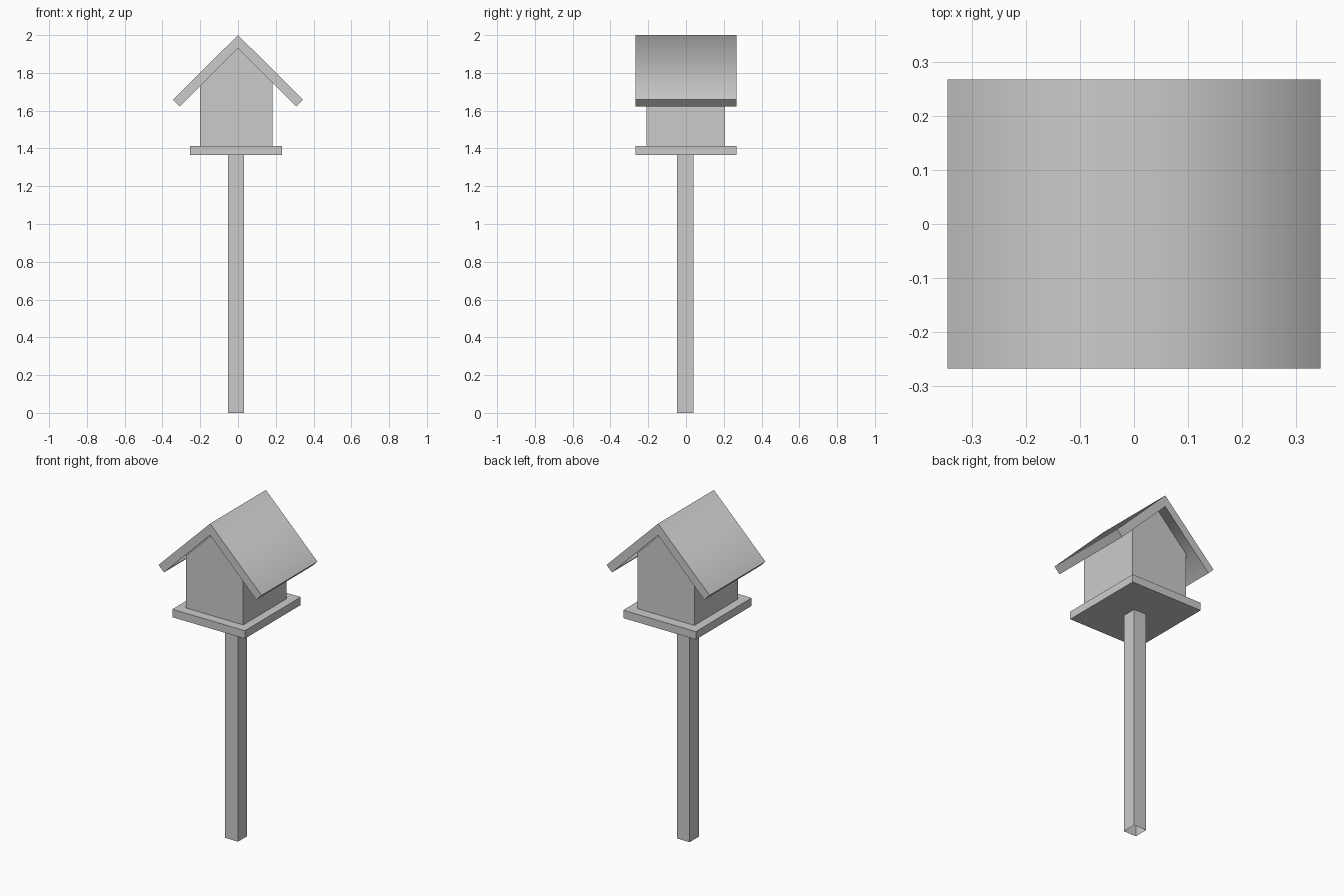
import bpy, bmesh
from mathutils import Vector

if "Cube" in bpy.data.objects:
    bpy.data.objects.remove(bpy.data.objects["Cube"])


def extrude_profile(name, profile, y0, y1):
    """Closed prism from an (x, z) outline, extruded along y."""
    bm = bmesh.new()
    face = bm.faces.new([bm.verts.new((x, y0, z)) for x, z in profile])
    ext = bmesh.ops.extrude_face_region(bm, geom=[face])
    moved = [v for v in ext["geom"] if isinstance(v, bmesh.types.BMVert)]
    bmesh.ops.translate(bm, verts=moved, vec=Vector((0, y1 - y0, 0)))
    bmesh.ops.recalc_face_normals(bm, faces=bm.faces)
    return finish(name, bm)


def box(name, lo, hi, open_ends=False):
    """Box between two corners, optionally without top and bottom."""
    bm = bmesh.new()
    bmesh.ops.create_cube(bm, size=1)
    for v in bm.verts:
        v.co = [(l + h) / 2 + c * (h - l) for l, h, c in zip(lo, hi, v.co)]
    if open_ends:
        bm.normal_update()
        ends = [f for f in bm.faces if abs(f.normal.z) > 0.5]
        bmesh.ops.delete(bm, geom=ends, context='FACES_ONLY')
    return finish(name, bm)


def finish(name, bm):
    mesh = bpy.data.meshes.new(name)
    bm.to_mesh(mesh)
    bm.free()
    obj = bpy.data.objects.new(name, mesh)
    bpy.context.collection.objects.link(obj)
    return obj


# Post: hollow square tube, open at the foot
box("post", (-0.053, -0.047, 0), (0.033, 0.041, 1.366), open_ends=True)

# Floor board
box("floor_board", (-0.253, -0.267, 1.366), (0.233, 0.267, 1.414))

# House body with gables meeting the roof underside
apex = 1.93
left, right = -0.2, 0.182
extrude_profile("house_body",
                [(left, 1.414), (right, 1.414), (right, apex - right),
                 (0, apex), (left, apex + left)], -0.21, 0.206)

# Roof: folded board, shaded smoothly over the ridge only
half = [(0.345, 1.658), (0.309, 1.622)]
outline = ([(0, 2.0)] + half + [(0, apex)]
           + [(-x, z) for x, z in reversed(half)])
roof = extrude_profile("roof", outline, -0.267, 0.267)
bm = bmesh.new()
bm.from_mesh(roof.data)
for f in bm.faces:
    f.smooth = abs(f.normal.y) < 0.5
for e in bm.edges:
    a, b = e.verts
    e.smooth = abs(a.co.x) < 1e-4 and abs(b.co.x) < 1e-4
bm.to_mesh(roof.data)
bm.free()
